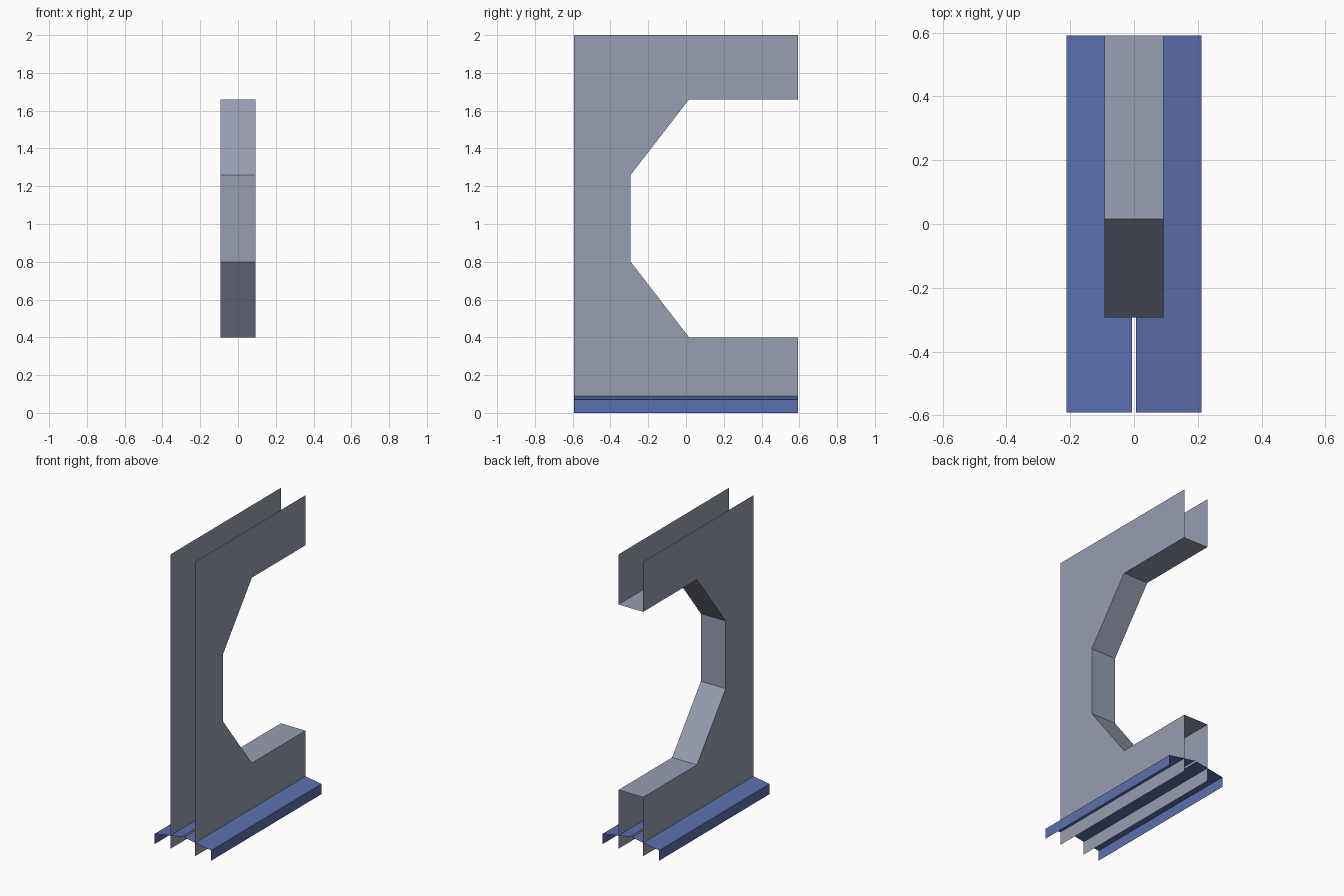
import bpy

cube = bpy.data.objects.get("Cube")
if cube:
    bpy.data.objects.remove(cube, do_unlink=True)

HALF_DEPTH = 0.592   # half length along y
WALL_X = 0.093       # side wall offset
RAIL_X = 0.212       # outer rail edge
GAP_X = 0.007        # half the slot between the rail plates


def make_material(name, rgb):
    mat = bpy.data.materials.new(name)
    mat.use_nodes = True
    mat.diffuse_color = (*rgb, 1)
    for node in mat.node_tree.nodes:
        if node.type == 'BSDF_PRINCIPLED':
            node.inputs["Base Color"].default_value = (*rgb, 1)
    return mat


def make_object(name, verts, faces, mat):
    mesh = bpy.data.meshes.new(name)
    mesh.from_pydata(verts, [], faces)
    mesh.materials.append(mat)
    mesh.update()
    obj = bpy.data.objects.new(name, mesh)
    bpy.context.collection.objects.link(obj)
    return obj


def make_strip(name, start, end, mat):
    """Sheet of quads joining two matching rows of points."""
    n = len(start)
    faces = [(i, n + i, n + i + 1, i + 1) for i in range(n - 1)]
    return make_object(name, start + end, faces, mat)


grey = make_material("steel grey", (0.305, 0.342, 0.445))
blue = make_material("rail blue", (0.102, 0.162, 0.418))

# Opening of the C frame as (y, z), from lower arm tip to upper arm tip
opening = [(HALF_DEPTH, 0.40), (0.016, 0.40), (-0.293, 0.80),
           (-0.293, 1.26), (0.016, 1.66), (HALF_DEPTH, 1.66)]
outline = opening + [(HALF_DEPTH, 2), (-HALF_DEPTH, 2),
                     (-HALF_DEPTH, 0), (HALF_DEPTH, 0)]

# Throat plate lining the opening between the walls
make_strip("throat_plate",
           [(WALL_X, y, z) for y, z in opening],
           [(-WALL_X, y, z) for y, z in opening], grey)

for side, s in (("left", 1), ("right", -1)):
    # Flat C-shaped wall facing outward
    order = list(range(len(outline)))
    if s < 0:
        order.reverse()
    make_object(side + "_wall", [(s * WALL_X, y, z) for y, z in outline],
                [order], grey)

    # Sloped rail plate with a short turned-down lip
    section = [(GAP_X, 0.105), (RAIL_X, 0.07), (RAIL_X, 0)]
    make_strip(side + "_rail",
               [(s * x, s * HALF_DEPTH, z) for x, z in section],
               [(s * x, -s * HALF_DEPTH, z) for x, z in section], blue)
    rail = bpy.data.objects[side + "_rail"]
    if rail.data.polygons[0].normal.z < 0:
        rail.data.flip_normals()
